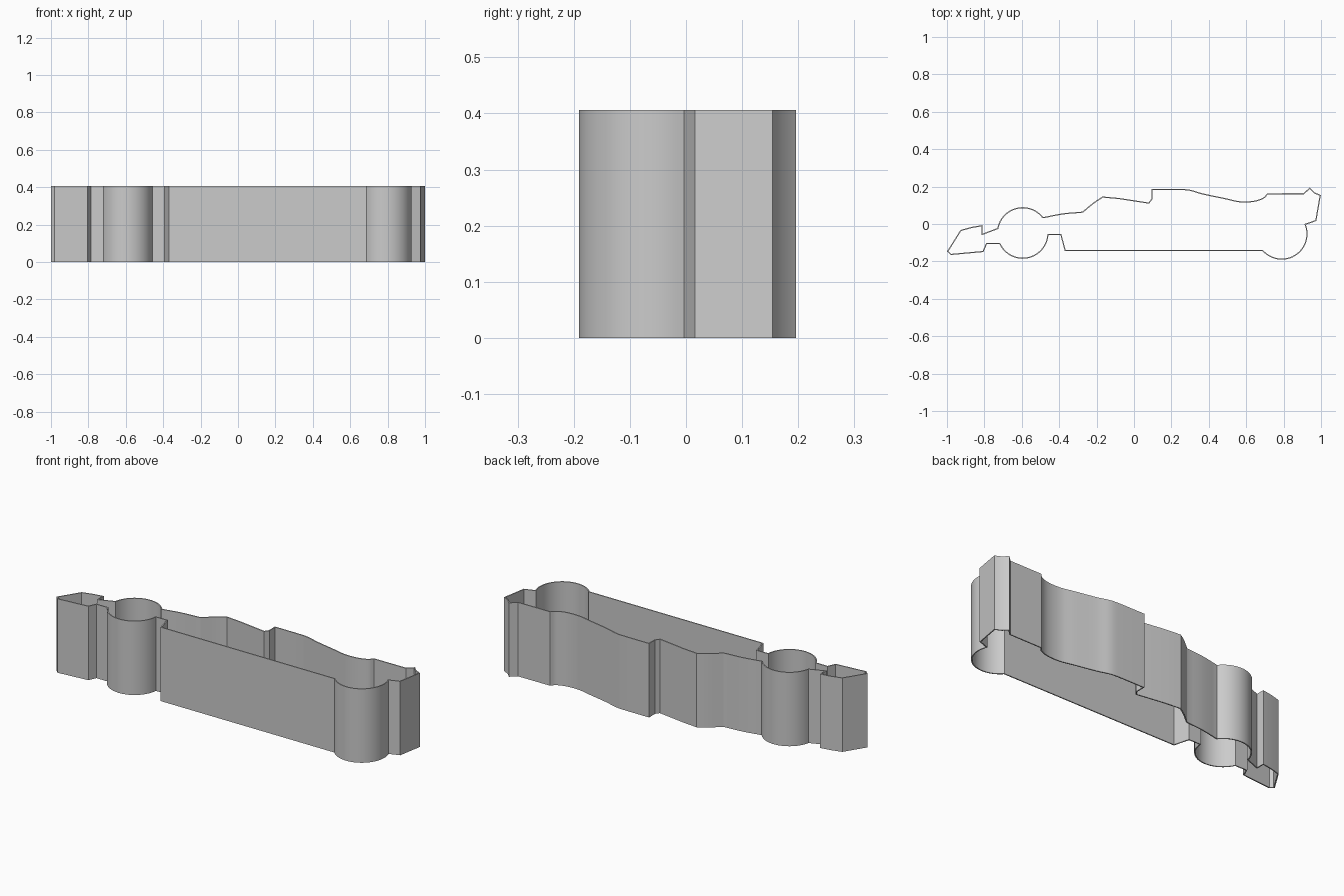
import bpy
import math
from mathutils import Vector

HEIGHT = 0.406
WALL = 0.006

cube = bpy.data.objects.get("Cube")
if cube:
    bpy.data.objects.remove(cube, do_unlink=True)


def arc(center, radius, start, end, steps=24):
    """Counter-clockwise arc from start to end angle in degrees."""
    return [(center[0] + radius * math.cos(math.radians(start + (end - start) * i / steps)),
             center[1] + radius * math.sin(math.radians(start + (end - start) * i / steps)))
            for i in range(steps + 1)]


def smooth_run(points, steps=5):
    """Catmull-Rom curve through the points."""
    p = [Vector(q) for q in points]
    p = [2 * p[0] - p[1]] + p + [2 * p[-1] - p[-2]]
    run = []
    for a, b, c, d in zip(p, p[1:], p[2:], p[3:]):
        for i in range(steps):
            t = i / steps
            run.append(tuple(0.5 * (2 * b + (c - a) * t + (2 * a - 5 * b + 4 * c - d) * t ** 2
                                    + (3 * b - a - 3 * c + d) * t ** 3)))
    return run + [tuple(points[-1])]


# Racing car silhouette, counter-clockwise from the nose
front_wheel, rear_wheel, radius = (-0.595, -0.048), (0.79, -0.053), 0.138

outline = [(-1.0, -0.147), (-0.98, -0.166), (-0.805, -0.15), (-0.786, -0.107)]
outline += arc(front_wheel, radius, 205.5, 355)
outline += [(-0.393, -0.06), (-0.37, -0.145)]
outline += arc(rear_wheel, radius, 222, 381)
# Rear wing
outline += [(0.975, 0.016), (0.999, 0.154), (0.965, 0.17), (0.94, 0.196), (0.907, 0.165)]
# Engine cover, from the rear wing to the airbox
outline += smooth_run([(0.712, 0.164), (0.69, 0.141), (0.64, 0.124), (0.565, 0.122),
                       (0.485, 0.139), (0.37, 0.163), (0.295, 0.184), (0.225, 0.188)])
# Cockpit and front bodywork
outline += [(0.093, 0.188), (0.093, 0.135), (0.078, 0.115), (-0.08, 0.139)]
outline += smooth_run([(-0.168, 0.147), (-0.215, 0.116), (-0.275, 0.067)], 3)
outline += smooth_run([(-0.285, 0.065), (-0.38, 0.057), (-0.484, 0.037)], 3)
outline += arc(front_wheel, radius, 38, 169)
# Front wing
outline += [(-0.81, -0.052), (-0.81, -0.006), (-0.87, -0.016), (-0.928, -0.032)]

# Upright ribbon following the silhouette
n = len(outline)
verts = [(x, y, z) for z in (0, HEIGHT) for x, y in outline]
faces = [(i, (i + 1) % n, (i + 1) % n + n, i + n) for i in range(n)]
mesh = bpy.data.meshes.new("cutter_wall")
mesh.from_pydata(verts, [], faces)
wall = bpy.data.objects.new("cutter_wall", mesh)
bpy.context.collection.objects.link(wall)

# Plain grey material
grey = bpy.data.materials.new("plain_grey")
grey.use_nodes = True
color = (0.6, 0.6, 0.6, 1)
grey.diffuse_color = color
grey.node_tree.nodes["Principled BSDF"].inputs["Base Color"].default_value = color
mesh.materials.append(grey)

# Thicken inward, then shade smooth with sharp corners kept
bpy.ops.object.select_all(action="DESELECT")
wall.select_set(True)
bpy.context.view_layer.objects.active = wall
solid = wall.modifiers.new("thickness", "SOLIDIFY")
solid.thickness = WALL
solid.offset = -1
solid.use_even_offset = True
bpy.ops.object.modifier_apply(modifier=solid.name)
bpy.ops.object.shade_smooth_by_angle(angle=math.radians(25))
